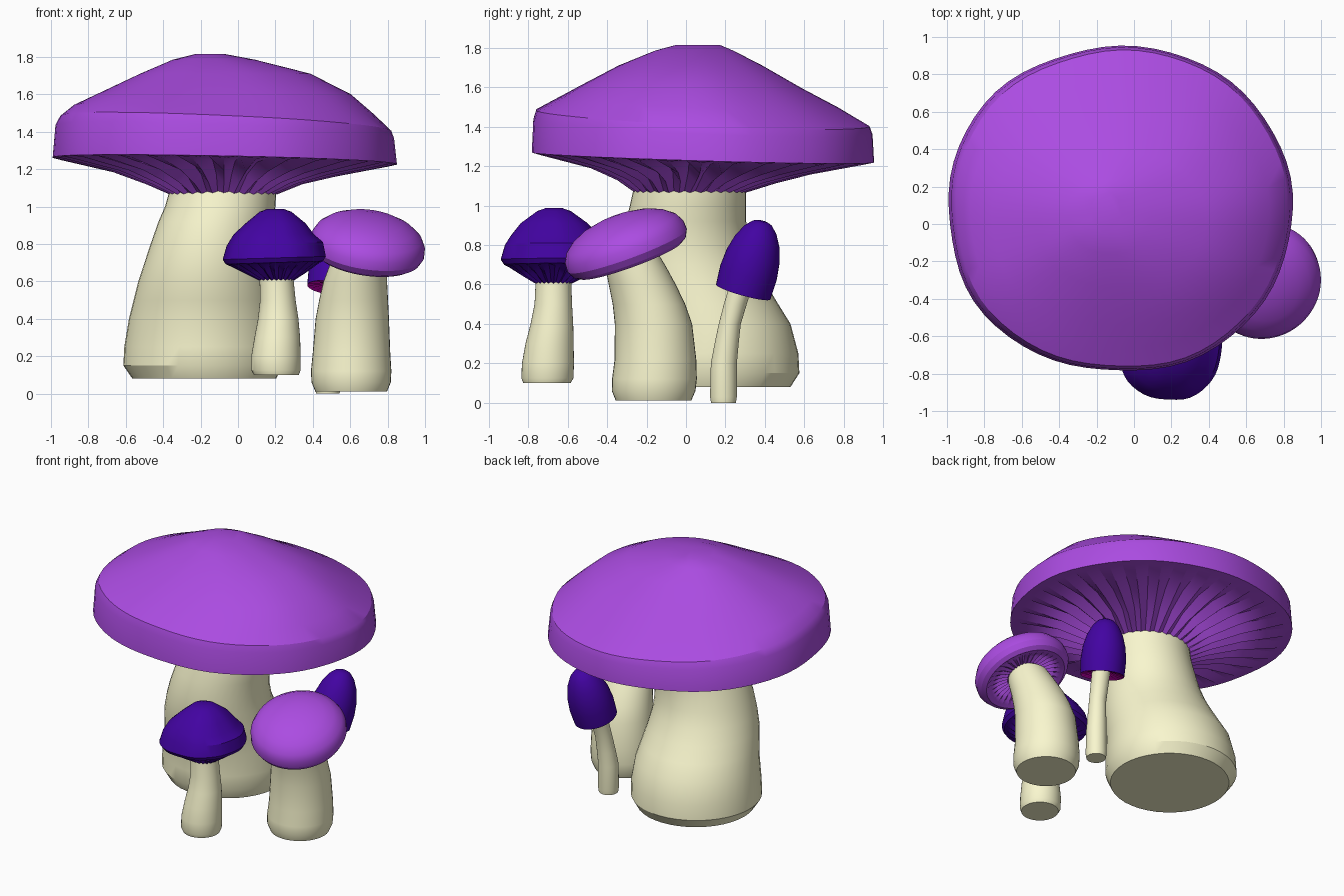
import bpy, bmesh, math
from mathutils import Matrix, Vector


def material(name, rgb):
    m = bpy.data.materials.new(name)
    m.diffuse_color = (*rgb, 1)
    return m


CREAM = material("cream", (0.95, 0.93, 0.62))
PURPLE = material("purple", (0.41, 0.072, 0.76))
INDIGO = material("indigo", (0.055, 0.001, 0.36))
MAGENTA = material("magenta", (0.75, 0.0, 0.6))


def loft(name, rings, mat, n=48, close_start=True, close_end=True, wobble=0.0,
         matrix=None):
    """Skin rings (x, y, z, rx, ry, slope_x, slope_y, gill_depth)."""
    bm = bmesh.new()
    loops = []
    for ring in rings:
        cx, cy, cz, rx, ry, sx, sy, gill = (list(ring) + [0] * 8)[:8]
        loop = []
        for i in range(n):
            a = math.tau * i / n
            w = 1 + wobble * (math.sin(5 * a + 1) + 0.6 * math.sin(9 * a)
                              + 1.5 - 1.5 * math.cos(4 * a))
            dx, dy = rx * w * math.cos(a), ry * w * math.sin(a)
            dz = sx * dx + sy * dy + (gill if i % 2 else 0)
            loop.append(bm.verts.new((cx + dx, cy + dy, cz + dz)))
        loops.append(loop)
    for a, b in zip(loops, loops[1:]):
        for i in range(n):
            j = (i + 1) % n
            bm.faces.new((a[i], a[j], b[j], b[i]))
    if close_start:
        bm.faces.new(loops[0][::-1])
    if close_end:
        bm.faces.new(loops[-1])
    if name.endswith("cap") or name.endswith("gills"):   # rings listed top-down
        bmesh.ops.reverse_faces(bm, faces=bm.faces[:])
    if matrix:
        bm.transform(matrix)
    me = bpy.data.meshes.new(name)
    bm.to_mesh(me)
    bm.free()
    me.materials.append(mat)
    ob = bpy.data.objects.new(name, me)
    bpy.context.collection.objects.link(ob)
    bpy.ops.object.select_all(action='DESELECT')
    ob.select_set(True)
    bpy.context.view_layer.objects.active = ob
    bpy.ops.object.shade_smooth_by_angle(angle=math.radians(28))
    return ob


def stem(name, points):
    loft(name, [(x, y, z, r, r) for x, y, z, r in points], CREAM, 40)


def cap(name, top, under, mat, gill_mat, n, wobble=0.0, matrix=None):
    """Dome from apex to rim, then ribbed underside (apex side faces up)."""
    loft(name + "_cap", top, mat, n, True, False, wobble, matrix)
    loft(name + "_gills", [top[-1]] + under, gill_mat, n, False, True, wobble, matrix)


def turned(profile):
    """Round rings from (height, radius, gill_depth)."""
    return [(0, 0, p[0], p[1], p[1], 0, 0, p[2] if len(p) > 2 else 0) for p in profile]


# Large mushroom
stem("large_stem", [
    (-0.18, 0.145, 0.08, 0.385), (-0.188, 0.15, 0.15, 0.425), (-0.185, 0.147, 0.25, 0.423),
    (-0.18, 0.127, 0.40, 0.403), (-0.175, 0.085, 0.50, 0.383), (-0.17, 0.045, 0.60, 0.363),
    (-0.16, 0.015, 0.70, 0.34), (-0.145, 0.0, 0.80, 0.322), (-0.12, 0.0, 0.92, 0.305),
    (-0.095, 0.01, 1.00, 0.295), (-0.08, 0.02, 1.09, 0.285)])
cap("large",
    [(-0.15, 0.06, 1.815, 0.08, 0.11),
     (-0.13, 0.04, 1.785, 0.22, 0.20),
     (-0.07, 0.02, 1.71, 0.455, 0.365),
     (-0.08, 0.02, 1.60, 0.68, 0.565, 0, -0.01),
     (-0.08, 0.05, 1.52, 0.80, 0.715, -0.03, -0.03),
     (-0.07, 0.08, 1.445, 0.885, 0.845, -0.045, -0.05),
     (-0.075, 0.08, 1.40, 0.905, 0.86, -0.04, -0.045),
     (-0.075, 0.08, 1.245, 0.92, 0.868, -0.02, -0.03)],
    [(-0.075, 0.08, 1.235, 0.88, 0.83, -0.02, -0.03, 0.012),
     (-0.075, 0.07, 1.175, 0.60, 0.56, -0.02, -0.03, 0.05),
     (-0.075, 0.05, 1.12, 0.42, 0.40, 0, -0.02, 0.045),
     (-0.08, 0.02, 1.065, 0.288, 0.28, 0, 0, 0.01)],
    PURPLE, PURPLE, 64, wobble=0.006)

# Front indigo mushroom
stem("front_stem", [
    (0.205, -0.705, 0.10, 0.12), (0.203, -0.703, 0.125, 0.132), (0.203, -0.70, 0.20, 0.132),
    (0.21, -0.692, 0.30, 0.122), (0.215, -0.68, 0.40, 0.108), (0.213, -0.673, 0.50, 0.095),
    (0.205, -0.672, 0.63, 0.09)])
cap("front",
    [(0.20, -0.67, 0.988, 0.04, 0.04), (0.20, -0.67, 0.972, 0.085, 0.085),
     (0.20, -0.67, 0.91, 0.16, 0.17), (0.19, -0.668, 0.85, 0.215, 0.22),
     (0.195, -0.665, 0.80, 0.257, 0.255, 0.04), (0.192, -0.665, 0.725, 0.275, 0.277, 0.03),
     (0.192, -0.665, 0.70, 0.26, 0.26, 0.03)],
    [(0.192, -0.665, 0.69, 0.24, 0.24, 0.03, 0, 0.012),
     (0.195, -0.668, 0.645, 0.165, 0.165, 0, 0, 0.025),
     (0.205, -0.672, 0.605, 0.094, 0.094, 0, 0, 0.008)],
    INDIGO, INDIGO, 48, wobble=0.01)

# Right-hand purple mushroom, cap tilted to the front
stem("right_stem", [
    (0.605, -0.165, 0.012, 0.192), (0.605, -0.164, 0.06, 0.212), (0.605, -0.160, 0.12, 0.215),
    (0.607, -0.155, 0.22, 0.207), (0.611, -0.165, 0.40, 0.196), (0.618, -0.188, 0.50, 0.184),
    (0.627, -0.222, 0.60, 0.170), (0.645, -0.255, 0.69, 0.154), (0.66, -0.285, 0.78, 0.13)])
tilt = (Matrix.Translation((0.695, -0.31, 0.805)) @ Matrix.Rotation(math.radians(20), 4, 'X')
        @ Matrix.Rotation(math.radians(8), 4, 'Y') @ Matrix.Diagonal((1, 1.045, 1, 1)))
cap("right",
    turned([(0.148, 0.03), (0.143, 0.09), (0.125, 0.17), (0.095, 0.235), (0.055, 0.283),
            (0.01, 0.306), (-0.035, 0.308), (-0.07, 0.29), (-0.088, 0.262)]),
    turned([(-0.085, 0.24, 0.01), (-0.07, 0.18, 0.018), (-0.06, 0.11, 0.01)]),
    PURPLE, PURPLE, 64, matrix=tilt)

# Small rear mushroom with a bullet cap
stem("rear_stem", [
    (0.48, 0.19, 0.0, 0.063), (0.48, 0.19, 0.03, 0.068), (0.48, 0.192, 0.20, 0.066),
    (0.487, 0.206, 0.30, 0.061), (0.495, 0.222, 0.40, 0.056), (0.503, 0.25, 0.50, 0.058),
    (0.515, 0.285, 0.61, 0.06)])
axis = Vector((0.05, 0.10, 0.36))
lean = Matrix.Translation((0.512, 0.29, 0.562)) @ \
    axis.to_track_quat('Z', 'Y').to_matrix().to_4x4()
cap("rear",
    turned([(0.375, 0.025), (0.365, 0.05), (0.33, 0.084), (0.27, 0.116), (0.19, 0.139),
            (0.10, 0.148), (0.0, 0.143)]),
    turned([(0.003, 0.13, 0.008), (0.02, 0.055, 0.01)]),
    INDIGO, MAGENTA, 40, matrix=lean)
